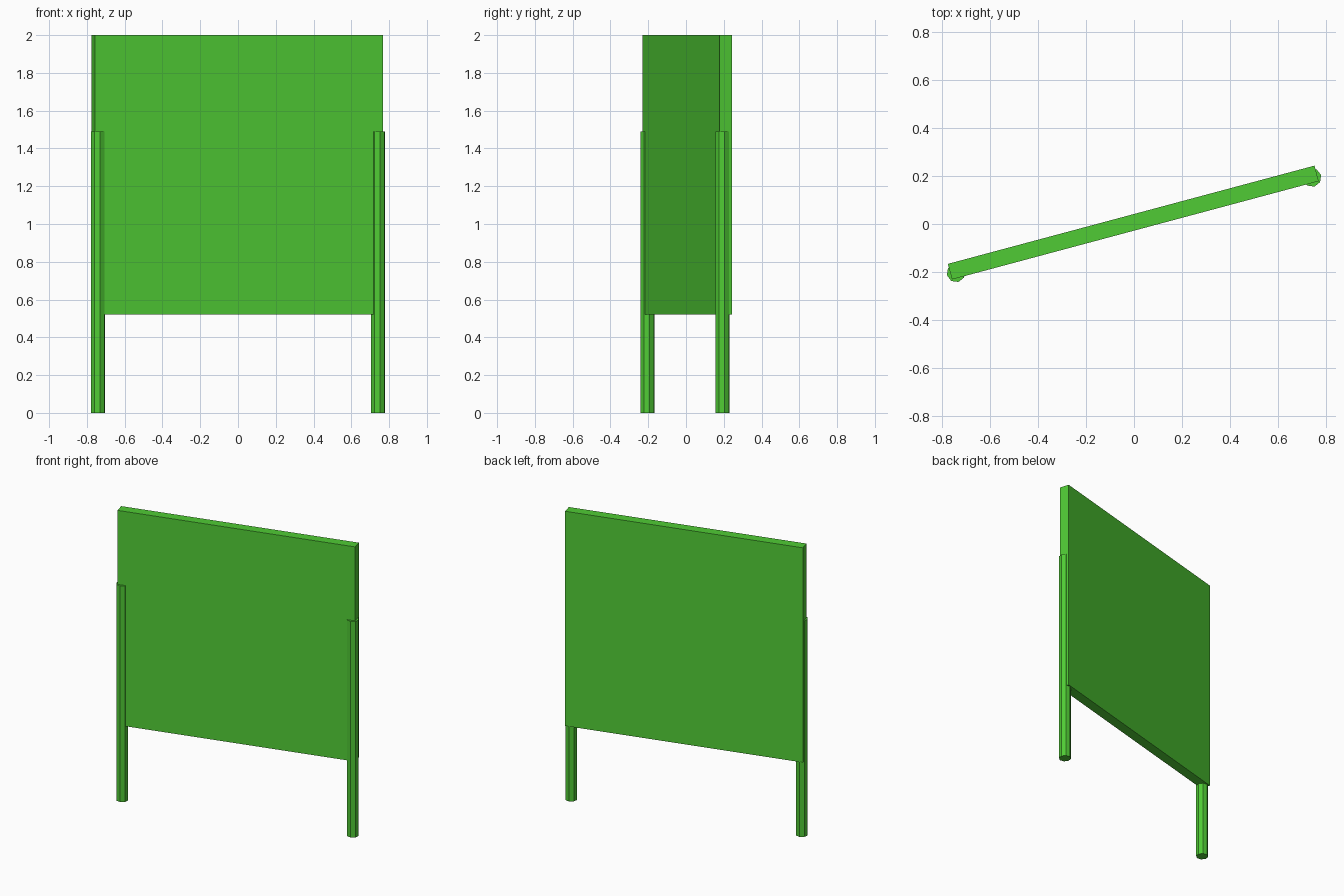
import bpy
import math
from mathutils import Matrix

if "Cube" in bpy.data.objects:
    bpy.data.objects.remove(bpy.data.objects["Cube"])

YAW = math.radians(15)
frame = Matrix.Translation((0, -0.005, 0)) @ Matrix.Rotation(YAW, 4, 'Z')

green = bpy.data.materials.new("green_paint")
green.diffuse_color = (0.08, 0.60, 0.035, 1)
green.use_nodes = True
green.node_tree.nodes["Principled BSDF"].inputs["Base Color"].default_value = green.diffuse_color


def place(name, local):
    # Put the new part into the turned frame of the sign
    obj = bpy.context.object
    obj.name = name
    obj.data.transform(frame @ local)
    obj.data.materials.append(green)


# Flat board
bpy.ops.mesh.primitive_cube_add(size=1)
place("sign_board", Matrix.Translation((0, 0.0115, 1.26))
      @ Matrix.Diagonal((1.58, 0.067, 1.48, 1)))

# Two eight-sided posts, standing slightly proud of the board front
for name, x in (("left_post", -0.767), ("right_post", 0.767)):
    bpy.ops.mesh.primitive_cylinder_add(vertices=8, radius=0.039, depth=1.49)
    place(name, Matrix.Translation((x, 0, 0.745)))
